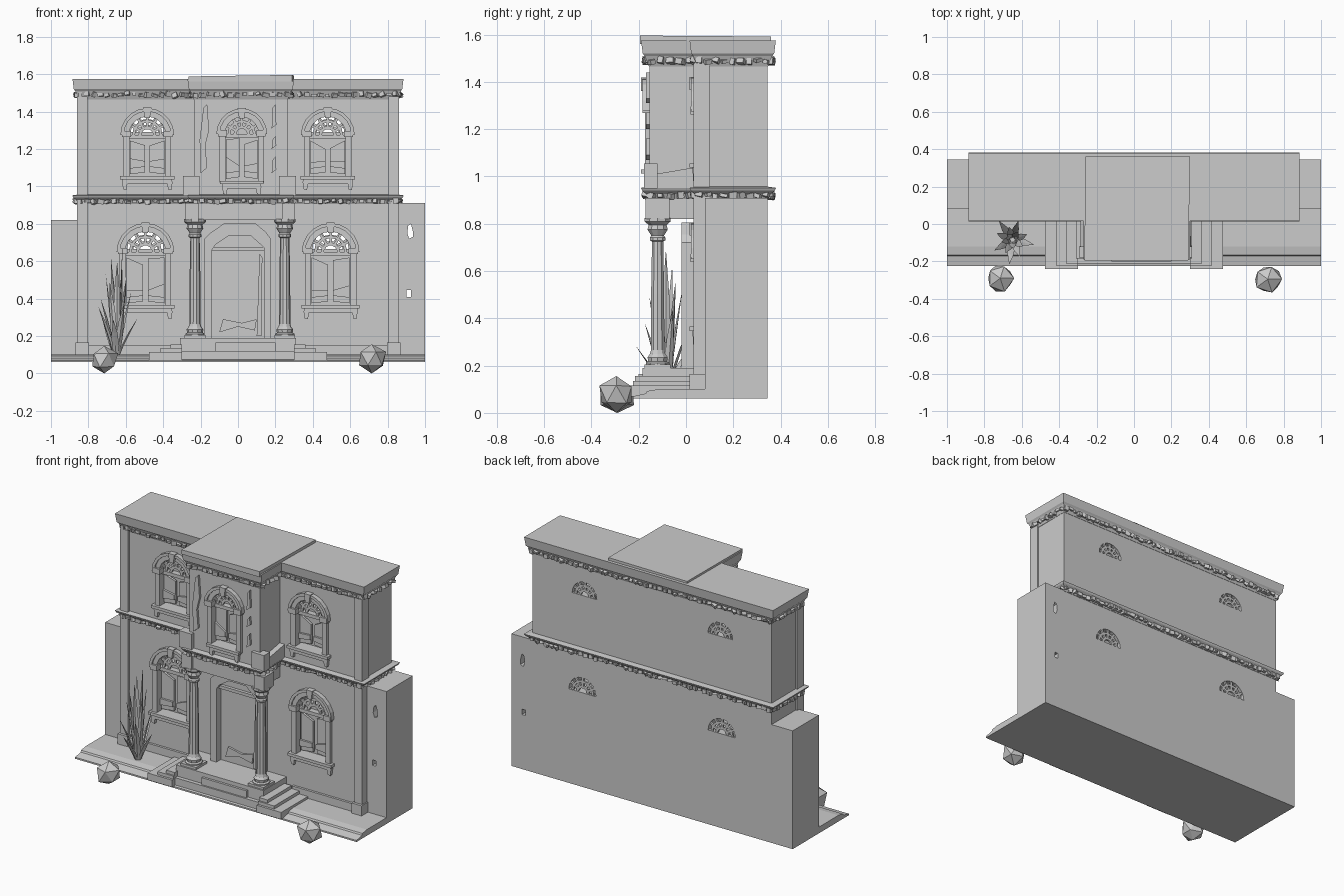
import bpy, bmesh, math, random
from mathutils import Vector, Matrix

if "Cube" in bpy.data.objects:
    bpy.data.objects.remove(bpy.data.objects["Cube"])

random.seed(4)


def finish(name, bm):
    bmesh.ops.recalc_face_normals(bm, faces=bm.faces)
    me = bpy.data.meshes.new(name)
    bm.to_mesh(me)
    bm.free()
    ob = bpy.data.objects.new(name, me)
    bpy.context.collection.objects.link(ob)
    return ob


def loft(name, rings):
    """Skin a stack of equal-sized rings and cap both ends."""
    bm = bmesh.new()
    vs = [[bm.verts.new(p) for p in r] for r in rings]
    n = len(rings[0])
    for a, b in zip(vs, vs[1:]):
        for i in range(n):
            bm.faces.new((a[i], a[(i + 1) % n], b[(i + 1) % n], b[i]))
    bm.faces.new(vs[0])
    bm.faces.new(vs[-1])
    return finish(name, bm)


def prism(name, pts, y0, y1):
    return loft(name, [[(x, y, z) for x, z in pts] for y in (y0, y1)])


def box(name, x0, x1, y0, y1, z0, z1):
    return prism(name, [(x0, z0), (x1, z0), (x1, z1), (x0, z1)], y0, y1)


def arc(cx, cz, r, n=10):
    return [(cx + r * math.cos(math.pi * i / n), cz + r * math.sin(math.pi * i / n)) for i in range(n + 1)]


def cut(target, cutter):
    m = target.modifiers.new("cut", 'BOOLEAN')
    m.operation, m.object, m.solver = 'DIFFERENCE', cutter, 'EXACT'
    bpy.context.view_layer.objects.active = target
    bpy.ops.object.modifier_apply(modifier=m.name)
    bpy.data.objects.remove(cutter)


def footprint(o, z):
    """T-shaped outline of the house grown outwards by o."""
    xs, bl, br = .85 + o, -.235 - o, .265 + o
    f, b, k = .05 - o, -.155 - o, .345 + o
    return [(x, y, z) for x, y in ((-xs, k), (-xs, f), (bl, f), (bl, b), (br, b), (br, f), (xs, f), (xs, k))]


# Main masses
body = box("main_body", -.85, .85, .05, .345, .06, 1.5)
bay = box("centre_bay", -.235, .265, -.155, .06, .82, 1.5)
box("left_wing", -1, -.85, .08, .345, .06, .82)
right_wing = box("right_wing", .85, 1, .08, .345, .06, .91)
cut(right_wing, prism("hole", [(.905, .75), (.915, .72), (.935, .73), (.935, .76), (.925, .8), (.91, .79)], 0, .5))
cut(right_wing, box("hole", .9, .925, 0, .5, .41, .445))

# Cornices and their crumbling trim
loft("roof_cornice", [footprint(o, z) for z, o in
                      ((1.465, .002), (1.485, .01), (1.51, .02), (1.52, .028), (1.575, .035))])
loft("floor_band", [footprint(o, z) for z, o in
                    ((.905, .002), (.925, .012), (.94, .03), (.952, .036), (.957, .002))])
loft("raised_roof", [[(-.265, -.195, z), (.29, -.195, z + d), (.3, .36, z + d * .5), (-.26, .36, z)]
                     for z, d in ((1.56, 0), (1.588, .008))])


def crumbling(name, z):
    bm = bmesh.new()
    pts = [Vector(p) for p in footprint(.012, z)]
    for a, b in zip(pts, pts[1:] + pts[:1]):
        n = max(2, int((b - a).length / .035))
        for i in range(n):
            r = Matrix.Rotation(random.uniform(-.7, .7), 4, Vector((random.random(), random.random(), 1)))
            s = Matrix.Diagonal((random.uniform(.018, .034), random.uniform(.018, .034), random.uniform(.014, .028), 1))
            c = a.lerp(b, (i + .5) / n) + Vector((0, 0, random.uniform(-.005, .006)))
            bmesh.ops.create_cube(bm, size=1, matrix=Matrix.Translation(c) @ r @ s)
    return finish(name, bm)


crumbling("roof_trim", 1.49)
crumbling("band_trim", .92)

# Corner pilasters and wall plinth
for s in (-1, 1):
    a, b = sorted((s * .805, s * .86))
    box("corner_pilaster", a, b, .032, .1, .1, 1.48)
    box("pilaster_base", a - .008, b + .008, .015, .1, .08, .165)
    a, b = sorted((s * .36, s * .86))
    box("wall_plinth", a, b, .035, .06, .08, .15)


# Arched windows
def fanlight(x, z, r, y):
    for k in range(1, 6):
        a = math.pi * k / 6
        c, s = math.cos(a), math.sin(a)
        d = .007
        prism("fan_spoke", [(x + r * .3 * c - d * s, z + r * .3 * s + d * c), (x + r * .3 * c + d * s, z + r * .3 * s - d * c),
                            (x + r * c + d * s, z + r * s - d * c), (x + r * c - d * s, z + r * s + d * c)], y, y + .012)
    for q in (.38, .72):
        prism("fan_arc", arc(x, z, r * q + .009, 8) + arc(x, z, r * q - .006, 8)[::-1], y, y + .012)


def window(wall, x, sill, spring, w, y, through=True, sill_w=.145):
    cut(wall, prism("recess", [(x - w, sill), (x + w, sill)] + arc(x, spring, w), y - .1, y + .05))
    if through:
        cut(wall, prism("tunnel", arc(x, spring + .015, w * .88), y + .02, .5))
        fanlight(x, spring + .012, w * .9, .33)
    fanlight(x, spring, w, y + .015)
    o = w + .04
    prism("arch_moulding", arc(x, spring, o) + arc(x, spring, w - .002)[::-1], y - .018, y + .02)
    prism("arch_outer_lip", arc(x, spring, o + .004) + arc(x, spring, o - .014)[::-1], y - .028, y + .01)
    prism("keystone", [(x - .014, spring + w - .01), (x + .014, spring + w - .01),
                       (x + .022, spring + o + .006), (x - .022, spring + o + .006)], y - .035, y)
    for s in (-1, 1):
        a, b = sorted((x + s * (w - .005), x + s * (w + .028)))
        box("window_jamb", a, b, y - .018, y + .03, sill - .01, spring)
        box("impost", a - .008, b + .008, y - .03, y + .01, spring - .012, spring + .022)
        a, b = sorted((x + s * (sill_w - .04), x + s * (sill_w - .01)))
        prism("sill_bracket", [(a, sill - .03), (b, sill - .03), (b - .006, sill - .075), (a + .006, sill - .07)], y - .02, y + .01)
        # Broken casements on each side
        t = random.uniform(-.03, .03)
        a = x + s * w * .12
        b = x + s * w * .92
        prism("casement", [(a, sill + .02), (b, sill + .01), (b, spring - .03), (a, spring - .05 + t)], y + .025, y + .04)
        prism("glass_shard", [(a, sill + .05), (b, sill + .04), (b, sill + .1 + t), (a, sill + .08)], y + .012, y + .03)
    box("window_sill", x - sill_w, x + sill_w, y - .035, y + .05, sill - .018, sill)
    box("sill_apron", x - sill_w + .012, x + sill_w - .012, y - .022, y + .02, sill - .042, sill - .018)
    box("transom", x - w, x + w, y + .008, y + .045, spring - .022, spring)


window(body, -.485, 1.055, 1.275, .1, .05)
window(body, .48, 1.055, 1.275, .1, .05)
window(body, -.495, .365, .65, .11, .05, sill_w=.155)
window(body, .495, .365, .65, .11, .05, sill_w=.155)
window(bay, .02, 1.03, 1.28, .092, -.155, False, .115)

# Broken strips and pedestals on the bay
prism("broken_strip_left", [(-.2, 1.07), (-.165, 1.1), (-.175, 1.22), (-.155, 1.3), (-.165, 1.44), (-.185, 1.42), (-.205, 1.25)], -.17, -.15)
for z, h in ((1.07, .09), (1.2, .07), (1.31, .13)):
    prism("broken_strip_right", [(.18, z), (.205, z + .02), (.2, z + h), (.185, z + h - .02)], -.17, -.15)
for a, b in ((-.295, -.205), (.22, .31)):
    box("bay_pedestal", a, b, -.178, -.12, .95, 1.055)
    loft("side_rail", [[(x, -.13, .95), (x, .045, .95), (x, .045, 1.04), (x, -.13, 1.01)]
                       for x in ((a + .01, a + .06) if a < 0 else (b - .06, b - .01))])
    box("column_block", a + .015, b - .005, -.172, -.07, .82, .91)

# Columns
for cx in (-.23, .25):
    prof = ((.19, .052), (.212, .052), (.218, .042), (.235, .045), (.25, .034), (.265, .03), (.5, .029),
            (.725, .025), (.73, .034), (.742, .034), (.75, .028), (.775, .045), (.795, .04), (.81, .058), (.825, .058))
    col = loft("porch_column", [[(cx + r * math.cos(i * math.pi / 5), -.12 + r * math.sin(i * math.pi / 5), z)
                                 for i in range(10)] for z, r in prof])
    box("column_plinth", cx - .055, cx + .055, -.175, -.065, .185, .205)

# Doorway
outer = [(-.18, .19), (-.18, .72), (-.15, .75), (-.07, .805), (.09, .805), (.15, .755), (.175, .72), (.175, .19)]
inner = [(.14, .19), (.14, .67), (.12, .69), (.07, .735), (-.05, .735), (-.12, .69), (-.14, .66), (-.14, .19)]
prism("door_surround", outer + inner, -.02, .055)
prism("door_leaf", inner, .025, .055)
box("door_lintel", -.14, .14, .005, .05, .655, .675)
prism("door_splinter", [(-.1, .22), (.0, .25), (.09, .23), (.1, .29), (.02, .27), (-.08, .29)], .012, .03)
prism("door_board", [(.1, .2), (.125, .2), (.13, .62), (.115, .64)], .012, .03)

# Ground slab, porch and side steps
slab = [(-.225, .06), (-.225, .07), (-.17, .082), (-.165, .092), (-.12, .1), (.09, .1), (.09, .06)]
loft("ground_slab", [[(x, y, z) for y, z in slab] for x in (-1, 1)])
box("porch_floor", -.31, .31, -.185, .06, .06, .19)
box("porch_lower_step", -.315, .315, -.21, .05, .06, .12)
box("door_step", -.12, .2, -.2, .04, .1, .165)
for s in (-1, 1):
    for x, z, y in ((.36, .155, -.215), (.415, .135, -.225), (.475, .115, -.24)):
        a, b = sorted((s * .3, s * x))
        box("side_step", a, b, y, .03, .07, z)

# Spiky plant
for i in range(16):
    ang = i * 2.4
    tall = .56 - .025 * i + random.uniform(-.03, .03)
    reach = .02 + .0065 * i
    d = Vector((math.cos(ang), math.sin(ang), 0))
    side = Vector((-d.y, d.x, 0))
    rings = []
    for t, w in ((0, .01), (.3, .02), (.65, .016), (1, .001)):
        c = Vector((-.65, -.085, .09)) + d * (.012 + reach * t ** 1.3) + Vector((0, 0, tall * t))
        rings.append([c + side * w, c + d * w * .35, c - side * w, c - d * w * .1])
    loft("plant_leaf", rings)

# Boulders
for cx, cy, cz in ((-.715, -.29, .07), (.715, -.295, .078)):
    bm = bmesh.new()
    bmesh.ops.create_icosphere(bm, subdivisions=1, radius=.083)
    for v in bm.verts:
        v.co = v.co * random.uniform(.85, 1.04) + Vector((cx, cy, cz))
        v.co.z = max(v.co.z, 0)
    bmesh.ops.dissolve_limit(bm, angle_limit=math.radians(22), verts=bm.verts, edges=bm.edges)
    finish("boulder", bm)
